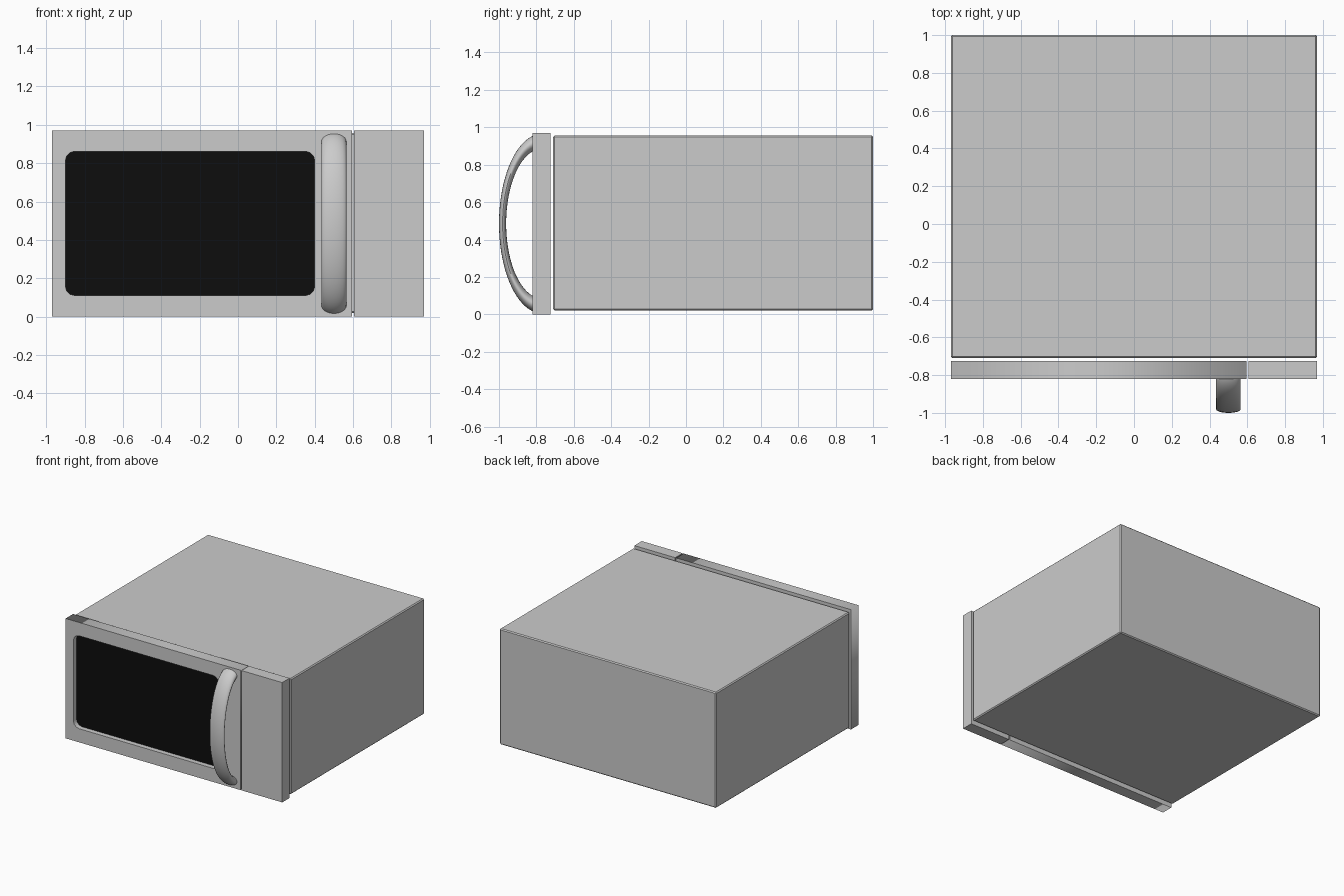
import bpy, bmesh, math
from mathutils import Vector

if "Cube" in bpy.data.objects:
    bpy.data.objects.remove(bpy.data.objects["Cube"])


def finish(bm, name):
    bmesh.ops.recalc_face_normals(bm, faces=bm.faces)
    me = bpy.data.meshes.new(name)
    bm.to_mesh(me)
    bm.free()
    ob = bpy.data.objects.new(name, me)
    bpy.context.collection.objects.link(ob)
    return ob


def box(name, lo, hi, bevel=0.0):
    lo, hi = Vector(lo), Vector(hi)
    bm = bmesh.new()
    bmesh.ops.create_cube(bm, size=1)
    for v in bm.verts:
        v.co = (lo + hi) / 2 + v.co * (hi - lo)
    ob = finish(bm, name)
    if bevel:
        mod = ob.modifiers.new("edge_chamfer", 'BEVEL')
        mod.width = bevel
        mod.segments = 1
    return ob


def rounded_rect(x0, x1, z0, z1, r=0.0, seg=3):
    if not r:
        return [(x0, z0), (x1, z0), (x1, z1), (x0, z1)]
    pts = []
    corners = [(x1 - r, z1 - r), (x0 + r, z1 - r), (x0 + r, z0 + r), (x1 - r, z0 + r)]
    for k, (cx, cz) in enumerate(corners):
        for i in range(seg + 1):
            a = math.pi / 2 * (k + i / seg)
            pts.append((cx + r * math.cos(a), cz + r * math.sin(a)))
    return pts


def slab(name, outlines, y0, y1):
    # flat outlines (inner ones become holes) given thickness along y
    cu = bpy.data.curves.new(name, 'CURVE')
    cu.dimensions = '2D'
    cu.fill_mode = 'BOTH'
    cu.extrude = (y1 - y0) / 2
    for pts in outlines:
        sp = cu.splines.new('POLY')
        sp.points.add(len(pts) - 1)
        for p, (x, z) in zip(sp.points, pts):
            p.co = (x, z, 0, 1)
        sp.use_cyclic_u = True
    tmp = bpy.data.objects.new(name + "_outline", cu)
    bpy.context.collection.objects.link(tmp)
    dg = bpy.context.evaluated_depsgraph_get()
    me = bpy.data.meshes.new_from_object(tmp.evaluated_get(dg))
    bpy.data.objects.remove(tmp)
    bm = bmesh.new()
    bm.from_mesh(me)
    bpy.data.meshes.remove(me)
    bmesh.ops.remove_doubles(bm, verts=bm.verts, dist=1e-5)
    for v in bm.verts:
        x, z, d = v.co
        v.co = (x, (y0 + y1) / 2 + d, z)
    return finish(bm, name)


# cabinet and control panel
box("cabinet", (-0.97, -0.71, 0.02), (0.97, 1.0, 0.957), 0.008)
box("control_panel", (0.605, -0.82, 0), (0.97, -0.725, 0.97))

# door frame with rounded window opening, and recessed dark glass
window = rounded_rect(-0.90, 0.40, 0.11, 0.862, 0.05)
slab("door_frame", [rounded_rect(-0.97, 0.595, 0, 0.97), window], -0.82, -0.725)
glass = slab("window_glass", [window], -0.78, -0.726)
black = bpy.data.materials.new("black_glass")
black.diffuse_color = (0.004, 0.004, 0.004, 1)
black.use_nodes = True
black.node_tree.nodes["Principled BSDF"].inputs["Base Color"].default_value = black.diffuse_color
glass.data.materials.append(black)

# bowed handle: half of a flattened ring, ends buried in the door
R, r, steps, sides = 0.44, 0.04, 40, 24
bm = bmesh.new()
rings = []
for i in range(steps + 1):
    a = math.pi * i / steps
    ring = []
    for j in range(sides):
        b = 2 * math.pi * j / sides
        d = R + r * math.cos(b)
        ring.append(bm.verts.new((0.50 + 0.065 * math.sin(b),
                                  -0.77 - 0.479 * d * math.sin(a),
                                  0.485 + d * math.cos(a))))
    rings.append(ring)
for p, q in zip(rings, rings[1:]):
    for j in range(sides):
        k = (j + 1) % sides
        bm.faces.new((p[j], p[k], q[k], q[j]))
bm.faces.new(rings[0])
bm.faces.new(rings[-1])
handle = finish(bm, "door_handle")
bpy.ops.object.select_all(action='DESELECT')
handle.select_set(True)
bpy.context.view_layer.objects.active = handle
bpy.ops.object.shade_smooth_by_angle(angle=math.radians(40))
